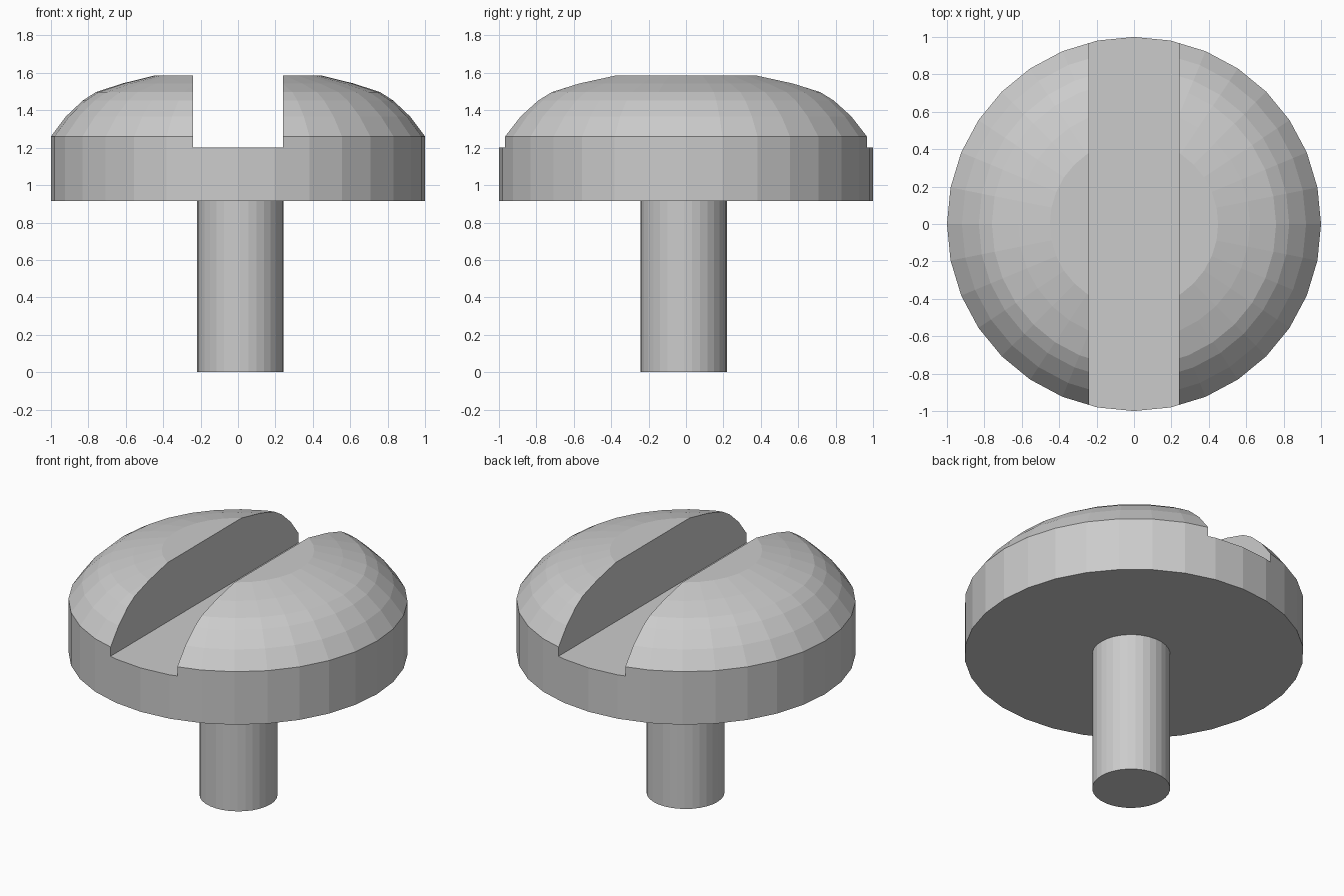
import bpy
import math

default = bpy.data.objects.get("Cube")
if default:
    bpy.data.objects.remove(default, do_unlink=True)

# Single grey metal colour
metal = bpy.data.materials.new("grey metal")
metal.use_nodes = True
grey = (0.6, 0.6, 0.6, 1)
metal.diffuse_color = grey
metal.node_tree.nodes["Principled BSDF"].inputs["Base Color"].default_value = grey

SIDES = 32


def lathe(name, profile, centre=(0, 0)):
    """Closed solid turned around z from (radius, height) pairs, bottom to top."""
    verts, faces = [], []
    for r, z in profile:
        for i in range(SIDES):
            a = math.tau * i / SIDES
            verts.append((centre[0] + r * math.cos(a), centre[1] + r * math.sin(a), z))
    for k in range(len(profile) - 1):
        for i in range(SIDES):
            j = (i + 1) % SIDES
            low, high = k * SIDES, (k + 1) * SIDES
            faces.append((low + i, low + j, high + j, high + i))
    faces.append(tuple(reversed(range(SIDES))))
    faces.append(tuple(range(len(verts) - SIDES, len(verts))))
    mesh = bpy.data.meshes.new(name)
    mesh.from_pydata(verts, [], faces)
    mesh.materials.append(metal)
    obj = bpy.data.objects.new(name, mesh)
    bpy.context.collection.objects.link(obj)
    return obj


# Domed head with a flat crown
head = lathe("screw_head", [(1, 0.915), (1, 1.26), (0.92, 1.367), (0.83, 1.452),
                            (0.76, 1.497), (0.62, 1.543), (0.45, 1.585)])

# Straight shank, slightly off the head's axis
lathe("shank", [(0.23, 0), (0.23, 0.92)], (0.012, -0.012))

# Driver slot cut from front to back
bpy.ops.mesh.primitive_cube_add(size=1, location=(0, 0, 1.7))
cutter = bpy.context.object
cutter.name = "slot_cutter"
cutter.scale = (0.48, 3, 1)
cutter.hide_render = True
cutter.data.materials.append(metal)

slot = head.modifiers.new("slot", 'BOOLEAN')
slot.operation = 'DIFFERENCE'
slot.solver = 'EXACT'
slot.object = cutter
bpy.context.view_layer.update()
bpy.ops.object.select_all(action='DESELECT')
head.select_set(True)
bpy.context.view_layer.objects.active = head
bpy.ops.object.modifier_apply(modifier=slot.name)
bpy.data.objects.remove(cutter, do_unlink=True)
